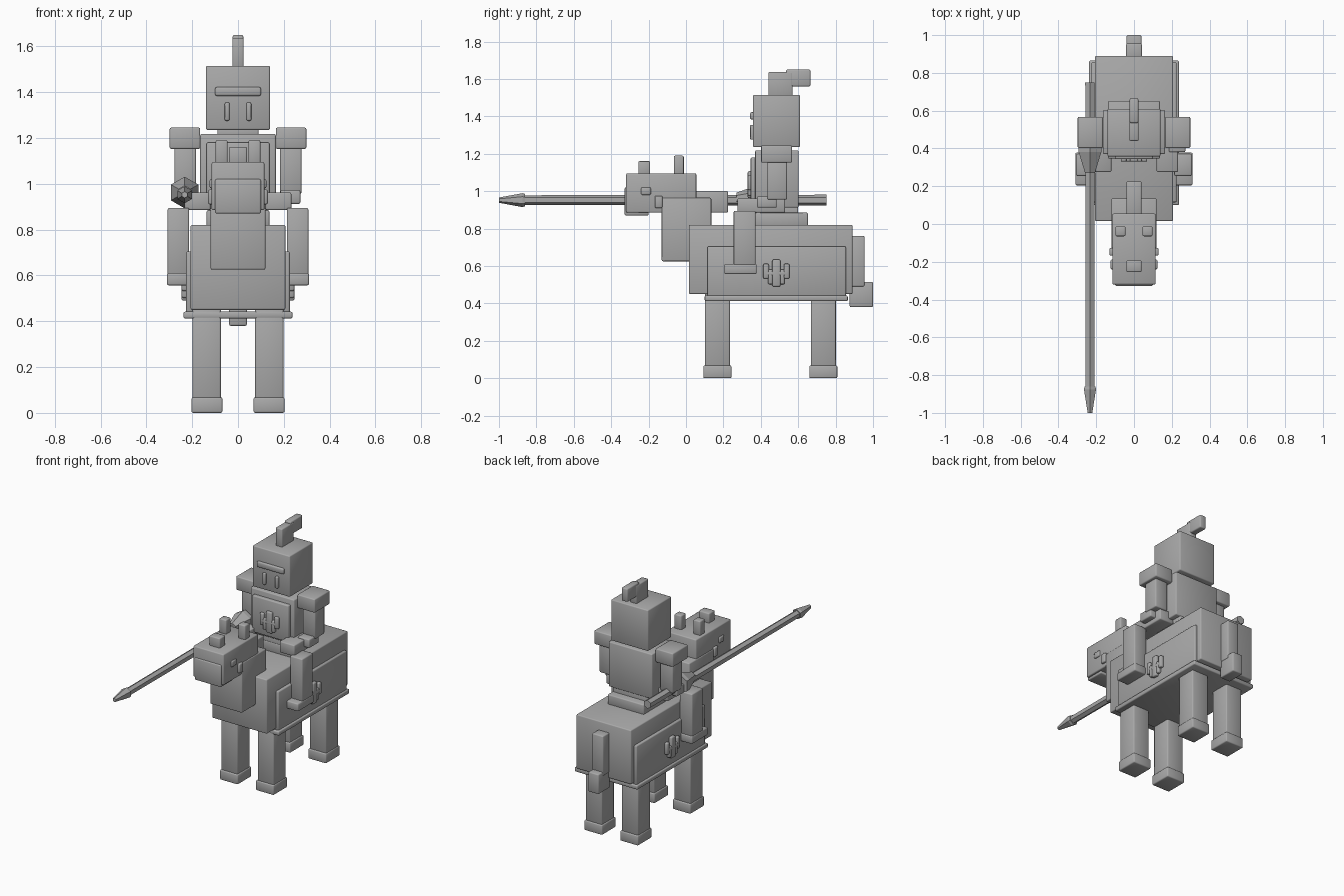
import bpy
import bmesh
import math

cube = bpy.data.objects.get("Cube")
if cube:
    bpy.data.objects.remove(cube, do_unlink=True)

# One stone grey for everything
GREY = (0.4, 0.4, 0.4, 1)
stone = bpy.data.materials.new("stone_grey")
stone.use_nodes = True
stone.diffuse_color = GREY
stone.node_tree.nodes["Principled BSDF"].inputs["Base Color"].default_value = GREY


def finish(name, bm, smooth):
    bmesh.ops.recalc_face_normals(bm, faces=bm.faces)
    for f in bm.faces:
        f.smooth = smooth
    mesh = bpy.data.meshes.new(name)
    bm.to_mesh(mesh)
    bm.free()
    mesh.materials.append(stone)
    obj = bpy.data.objects.new(name, mesh)
    bpy.context.collection.objects.link(obj)
    return obj


def box(name, x, y, z, soft=0.007):
    """Softened block from (min, max) ranges."""
    bm = bmesh.new()
    bmesh.ops.create_cube(bm, size=1)
    for v in bm.verts:
        for i, (lo, hi) in enumerate((x, y, z)):
            v.co[i] = (lo + hi) / 2 + v.co[i] * (hi - lo)
    width = min([soft] + [0.3 * (r[1] - r[0]) for r in (x, y, z)])
    bmesh.ops.bevel(bm, geom=bm.edges[:], offset=width, segments=2,
                    profile=0.5, affect='EDGES', clamp_overlap=True)
    return finish(name, bm, True)


def mid(name, half, y, z):
    """Block centred on x."""
    return box(name, (-half, half), y, z)


def pair(name, x, y, z):
    """Block on the left and its mirror on the right."""
    box("left_" + name, x, y, z)
    box("right_" + name, (-x[1], -x[0]), y, z)


def lathe_y(name, cx, cz, profile, sides=6):
    """Faceted solid along y from (y, radius) points."""
    bm = bmesh.new()
    rings = []
    for y, r in profile:
        rings.append([bm.verts.new((cx + r * math.sin(math.tau * k / sides), y,
                                    cz + r * math.cos(math.tau * k / sides)))
                      for k in range(sides)])
    for a, b in zip(rings, rings[1:]):
        for k in range(sides):
            n = (k + 1) % sides
            bm.faces.new((a[k], a[n], b[n], b[k]))
    bm.faces.new(rings[0])
    bm.faces.new(rings[-1])
    return finish(name, bm, False)


# Lily emblem pieces: (u range, v range) about the emblem centre
LILY = {
    "stem": ((-0.022, 0.022), (-0.072, 0.072)),
    "bar": ((-0.06, 0.06), (-0.014, 0.01)),
    "outer_petal": ((0.04, 0.07), (-0.03, 0.05)),
    "inner_petal": ((0.02, 0.044), (-0.06, 0.02)),
}


def emblem(name, place, cu, cv):
    for part, (u, v) in LILY.items():
        v = (cv + v[0], cv + v[1])
        flips = (1, -1) if "petal" in part else (1,)
        for s in flips:
            uu = sorted((cu + s * u[0], cu + s * u[1]))
            place(name + "_" + part, uu, v)


# Horse body, neck and head
mid("horse_body", 0.207, (0.015, 0.89), (0.45, 0.82))
mid("horse_neck", 0.12, (-0.13, 0.135), (0.625, 0.965))
mid("horse_head", 0.115, (-0.32, 0.055), (0.885, 1.095))
mid("horse_muzzle", 0.1, (-0.328, -0.2), (0.87, 1.02))
mid("horse_mane", 0.04, (0.03, 0.225), (0.885, 1.0))
mid("horse_forelock", 0.04, (-0.255, -0.192), (1.08, 1.16))
pair("horse_ear", (0.045, 0.098), (-0.065, -0.012), (1.08, 1.19))
pair("horse_eye", (0.1, 0.124), (-0.24, -0.188), (0.98, 1.02))
pair("bridle_stud", (0.1, 0.13), (-0.167, -0.126), (0.91, 0.975))

# Horse tail
mid("tail_upper", 0.042, (0.87, 0.955), (0.49, 0.76))
mid("tail_lower", 0.039, (0.875, 1.0), (0.38, 0.515))

# Legs and hooves
for end, y in (("front", 0.168), ("back", 0.734)):
    pair(end + "_leg", (0.075, 0.198), (y - 0.067, y + 0.067), (0.05, 0.47))
    pair(end + "_hoof", (0.068, 0.203), (y - 0.075, y + 0.075), (0, 0.068))

# Blanket with hem and emblems
pair("blanket_panel", (0.195, 0.226), (0.115, 0.855), (0.435, 0.705))
mid("blanket_hem", 0.238, (0.10, 0.865), (0.412, 0.442))
emblem("blanket_lily",
       lambda n, u, v: pair(n, (0.215, 0.246), u, v), 0.483, 0.562)

# Saddle and rider torso
mid("saddle", 0.137, (0.37, 0.652), (0.81, 0.885))
mid("rider_hips", 0.13, (0.372, 0.6), (0.85, 0.93))
mid("rider_torso", 0.165, (0.37, 0.602), (0.912, 1.218))
mid("chest_plate", 0.138, (0.346, 0.39), (0.93, 1.18))
emblem("chest_lily",
       lambda n, u, v: box(n, u, (0.33, 0.36), v), 0, 1.035)

# Rider arms and legs
pair("shoulder_guard", (0.165, 0.298), (0.402, 0.567), (1.152, 1.245))
pair("arm", (0.183, 0.277), (0.435, 0.54), (0.955, 1.17))
pair("hand", (0.185, 0.272), (0.38, 0.485), (0.912, 0.972))
pair("thigh", (0.12, 0.233), (0.275, 0.53), (0.885, 0.962))
pair("shin", (0.213, 0.307), (0.255, 0.372), (0.6, 0.895))
pair("foot", (0.215, 0.31), (0.205, 0.378), (0.557, 0.61))

# Helmet with visor slits and plume
mid("helmet", 0.14, (0.358, 0.61), (1.235, 1.515))
mid("neck_guard", 0.09, (0.42, 0.56), (1.2, 1.25))
mid("visor_bar", 0.1, (0.343, 0.38), (1.384, 1.422))
pair("visor_slit", (0.037, 0.058), (0.343, 0.38), (1.275, 1.355))
mid("plume_front", 0.025, (0.44, 0.57), (1.5, 1.637))
mid("plume_back", 0.023, (0.535, 0.665), (1.56, 1.65))

# Lance with hand guard and point
LX, LZ = -0.233, 0.952
lathe_y("lance_shaft", LX, LZ, [(-0.89, 0.026), (0.75, 0.029)])
lathe_y("lance_point", LX, LZ, [(-1.0, 0.014), (-0.875, 0.037), (-0.86, 0.033)])
lathe_y("lance_guard", LX, LZ + 0.01, [(0.27, 0.03), (0.38, 0.069), (0.41, 0.069)])
